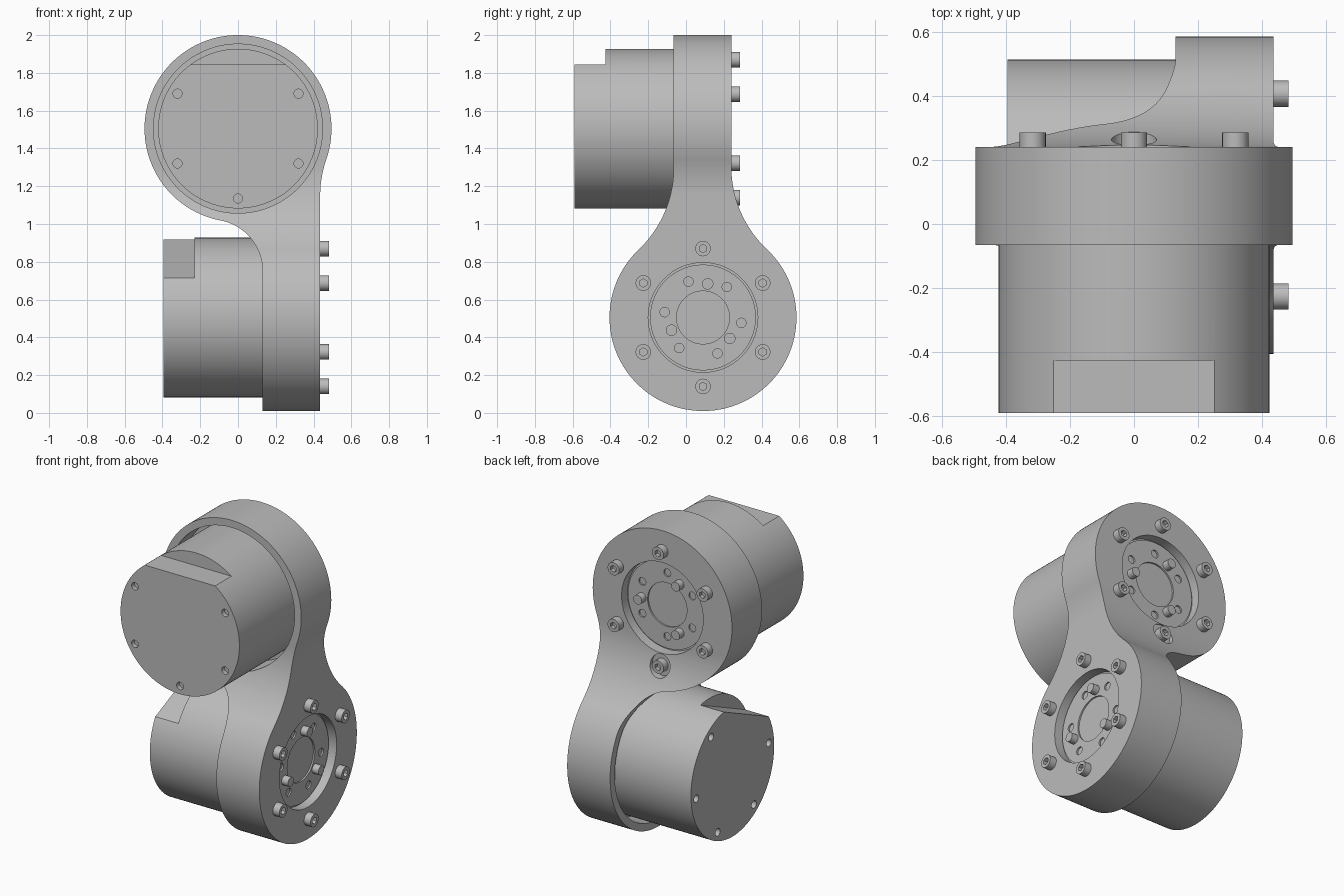
import bpy, bmesh, math
from math import pi, cos, sin, radians, sqrt, atan2
from mathutils import Matrix, Vector

if "Cube" in bpy.data.objects:
    bpy.data.objects.remove(bpy.data.objects["Cube"])

grey = bpy.data.materials.new("machined_grey")
grey.use_nodes = True
grey.diffuse_color = (0.5, 0.5, 0.5, 1)
grey.node_tree.nodes["Principled BSDF"].inputs["Base Color"].default_value = (0.5, 0.5, 0.5, 1)


def frame(u, v, w, origin):
    """Local frame with columns u, v, w."""
    m = Matrix((u, v, w)).transposed().to_4x4()
    m.translation = origin
    return m


# Each drive has its output face at local z = 0, pointing along +z
UPPER = frame((-1, 0, 0), (0, 0, 1), (0, 1, 0), (0, 0.24, 1.505))
LOWER = frame((0, 1, 0), (0, 0, 1), (1, 0, 0), (0.435, 0.09, 0.505))


def make(name, bm):
    bmesh.ops.recalc_face_normals(bm, faces=bm.faces)
    me = bpy.data.meshes.new(name)
    bm.to_mesh(me)
    bm.free()
    me.materials.append(grey)
    ob = bpy.data.objects.new(name, me)
    bpy.context.collection.objects.link(ob)
    return ob


def rods(name, m, r, z0, z1, spots=((0, 0),), n=32):
    """Cylinders along local z, one at each spot."""
    bm = bmesh.new()
    for x, y in spots:
        place = m @ Matrix.Translation((x, y, (z0 + z1) / 2))
        bmesh.ops.create_cone(bm, cap_ends=True, segments=n, radius1=r, radius2=r,
                              depth=z1 - z0, matrix=place)
    return make(name, bm)


def ring(r, angles):
    return [(r * cos(radians(a)), r * sin(radians(a))) for a in angles]


def boolean(ob, tool, op='DIFFERENCE'):
    mod = ob.modifiers.new("cut", 'BOOLEAN')
    mod.operation, mod.object, mod.solver = op, tool, 'EXACT'
    bpy.context.view_layer.objects.active = ob
    bpy.ops.object.modifier_apply(modifier=mod.name)
    bpy.data.objects.remove(tool)


def smooth(ob):
    bpy.ops.object.select_all(action='DESELECT')
    ob.select_set(True)
    bpy.context.view_layer.objects.active = ob
    bpy.ops.object.shade_smooth_by_angle(angle=radians(25))


def arc(cx, cy, r, a0, a1, n):
    return [(cx + r * cos(a0 + (a1 - a0) * i / n), cy + r * sin(a0 + (a1 - a0) * i / n))
            for i in range(n + 1)]


def lollipop(a, b, ra, rb, length, r=0.495):
    """Circle blended by fillets into a strip from u = a to u = b."""
    def fillet(edge, s, rad):
        cx = edge + s * rad
        h = sqrt((r + rad) ** 2 - cx ** 2)
        pts = arc(cx, h, rad, atan2(-h, -cx), -pi if s > 0 else 0, 24)
        return pts, atan2(h, cx)
    fa, ta = fillet(a, -1, ra)
    fb, tb = fillet(b, 1, rb)
    disc = arc(0, 0, r, tb, ta - 2 * pi, 120)
    return [(b, length)] + fb[::-1] + disc[1:-1] + fa + [(a, length)]


def extrude(name, pts, to_world, direction):
    bm = bmesh.new()
    face = bm.faces.new([bm.verts.new(to_world(u, v)) for u, v in pts])
    out = bmesh.ops.extrude_face_region(bm, geom=[face])
    moved = [e for e in out["geom"] if isinstance(e, bmesh.types.BMVert)]
    bmesh.ops.translate(bm, verts=moved, vec=Vector(direction))
    return make(name, bm)


# Bracket: front outline crossed with side outline
bracket = extrude("bracket", lollipop(0.13, 0.435, 0.273, 0.6, 1.7),
                  lambda u, v: (u, -1, 1.505 - v), (0, 2, 0))
side = extrude("side_outline", lollipop(-0.155, 0.15, 0.6, 0.6, 1.7),
               lambda u, v: (-1, 0.09 + u, 0.505 + v), (2, 0, 0))
boolean(bracket, side, 'INTERSECT')

# Motor bores, output recesses and the pocket round the lowest upper screw
for m in (UPPER, LOWER):
    boolean(bracket, rods("bore", m, 0.4475, -0.8, -0.16, n=128))
    boolean(bracket, rods("recess", m, 0.29, -0.06, 0.3, n=96))
boolean(bracket, rods("pocket", UPPER, 0.07, 0, 0.3, ring(0.365, [270])))
smooth(bracket)


def drive(label, m, flat_angle, pin_angle):
    # Motor can with a flat near its end and five end holes
    motor = rods(label + "_motor", m, 0.4225, -0.829, -0.12, n=128)
    bm = bmesh.new()
    place = (m @ Matrix.Rotation(radians(flat_angle), 4, 'Z')
             @ Matrix.Translation((0.44, 0, -0.765)) @ Matrix.Diagonal((0.2, 1, 0.2, 1)))
    bmesh.ops.create_cube(bm, size=1, matrix=place)
    boolean(motor, make("flat", bm))
    around = [flat_angle + 60 * k for k in range(1, 6)]
    boolean(motor, rods("end_holes", m, 0.024, -0.9, -0.8, ring(0.37, around), 24))

    # Output disc with centre recess, threaded holes and pins
    disc = rods(label + "_output_disc", m, 0.28, -0.08, -0.05, n=96)
    boolean(disc, rods("centre", m, 0.14, -0.065, 0, n=64))
    holes = [pin_angle + 30 + 60 * k for k in range(6)]
    boolean(disc, rods("holes", m, 0.025, -0.075, 0, ring(0.205, holes), 24))
    pins = rods(label + "_output_pins", m, 0.03, -0.07, -0.005,
                ring(0.18, [pin_angle + 120 * k for k in range(3)]))

    # Socket head screws
    spots = ring(0.365, range(30, 390, 60))
    screws = rods(label + "_screws", m, 0.041, -0.02, 0.046, spots)
    boolean(screws, rods("sockets", m, 0.022, 0.02, 0.1, spots, 6))
    for ob in (motor, disc, pins, screws):
        smooth(ob)


drive("upper", UPPER, 90, 60)
drive("lower", LOWER, 114, 82)
